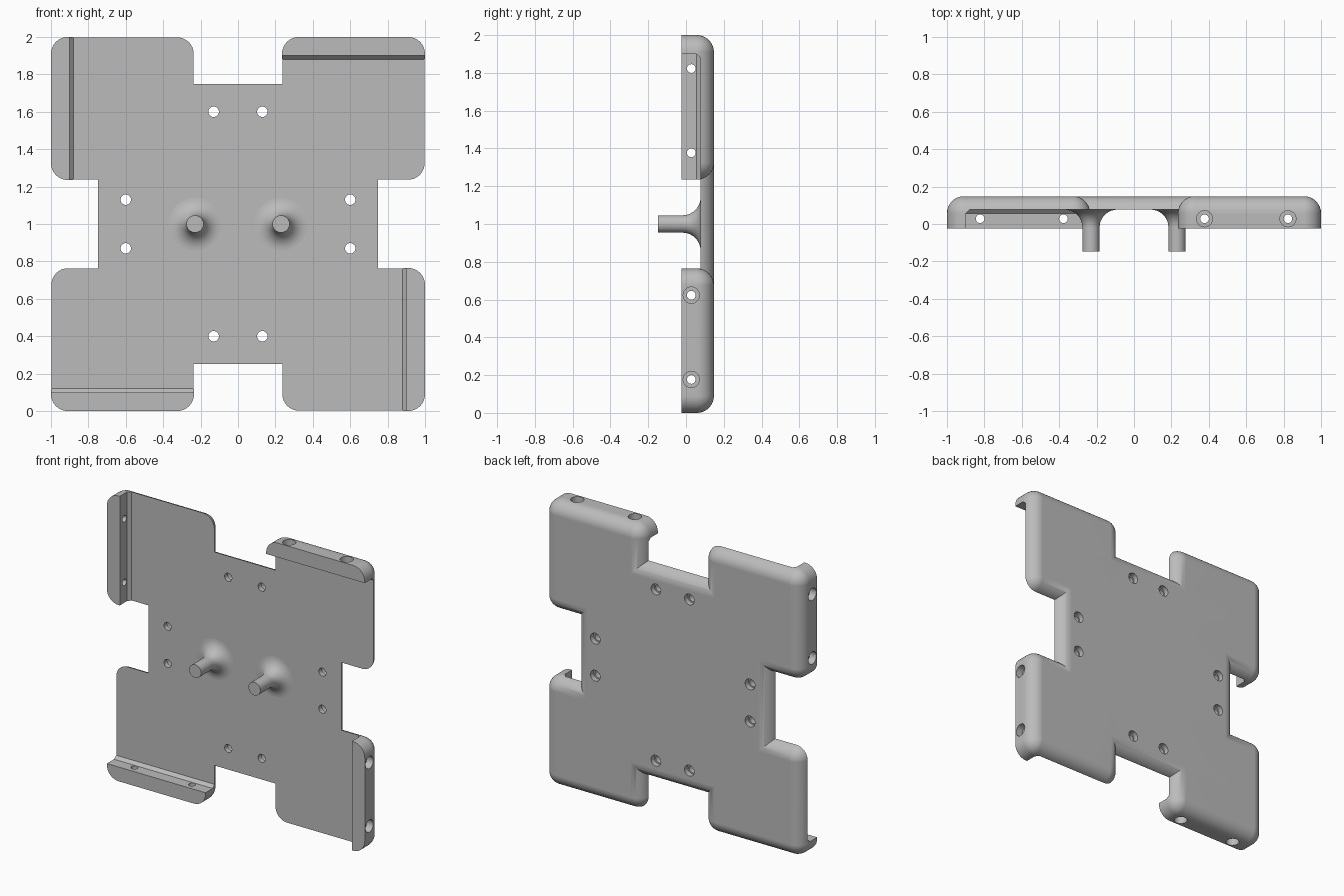
import bpy, bmesh, math
from mathutils import Matrix, Vector

if "Cube" in bpy.data.objects:
    bpy.data.objects.remove(bpy.data.objects["Cube"])

BACK, PLATE, LIP, TIP = 0.148, 0.077, -0.024, -0.147   # depths along y
R = 0.09                                               # edge rounding
STEPS = 8

grey = bpy.data.materials.new("plain grey")
grey.use_nodes = True
grey.diffuse_color = (0.5, 0.5, 0.5, 1)
grey.node_tree.nodes["Principled BSDF"].inputs["Base Color"].default_value = (0.5, 0.5, 0.5, 1)


def finish(name, bm):
    bmesh.ops.remove_doubles(bm, verts=bm.verts, dist=1e-5)
    bmesh.ops.recalc_face_normals(bm, faces=bm.faces)
    mesh = bpy.data.meshes.new(name)
    bm.to_mesh(mesh)
    bm.free()
    mesh.materials.append(grey)
    obj = bpy.data.objects.new(name, mesh)
    bpy.context.collection.objects.link(obj)
    return obj


def skin(name, rings):
    """Solid through a stack of closed rings, capped at both ends."""
    bm = bmesh.new()
    loops = [[bm.verts.new(p) for p in ring] for ring in rings]
    for a, b in zip(loops, loops[1:]):
        for i in range(len(a)):
            j = (i + 1) % len(a)
            bm.faces.new((a[i], a[j], b[j], b[i]))
    bm.faces.new(loops[0])
    bm.faces.new(loops[-1])
    return finish(name, bm)


def outline(cx, cz, half, corner, y):
    """Square with rounded corners at depth y."""
    pts = []
    for q in range(4):
        sx, sz = ((1, 1), (-1, 1), (-1, -1), (1, -1))[q]
        n = STEPS if corner > 1e-6 else 0
        for i in range(n + 1):
            a = math.pi / 2 * (q + i / max(n, 1))
            pts.append((cx + sx * (half - corner) + corner * math.cos(a) * (n > 0), y,
                        cz + sz * (half - corner) + corner * math.sin(a) * (n > 0)))
    return pts


def slab(name, cx, cz, half, corner, front):
    """Square block whose back edge is rolled over."""
    centre = BACK - R
    start = math.asin(max(0, front - centre) / R)
    rings = [] if front > centre else [outline(cx, cz, half, corner, front)]
    for i in range(STEPS + 1):
        a = start + (math.pi / 2 - start) * i / STEPS
        inset = R * (1 - math.cos(a))
        # a hair of corner radius keeps matching point counts on rounded blocks
        c = max(corner - inset, 2e-6) if corner else 0
        rings.append(outline(cx, cz, half - inset, c, centre + R * math.sin(a)))
    return skin(name, rings)


def drill(x, y, z, r, depth, axis):
    bm = bmesh.new()
    turn = Matrix.Rotation(math.pi / 2, 4, 'X') if axis == 'Y' else Matrix()
    bmesh.ops.create_cone(bm, cap_ends=True, segments=32, radius1=r, radius2=r, depth=depth,
                          matrix=Matrix.Translation((x, y, z)) @ turn)
    return finish("drill", bm)


def combine(obj, tool, operation):
    mod = obj.modifiers.new("combine", 'BOOLEAN')
    mod.operation, mod.solver, mod.object = operation, 'EXACT', tool
    bpy.context.view_layer.objects.active = obj
    bpy.ops.object.modifier_apply(modifier=mod.name)
    bpy.data.objects.remove(tool)


def smooth(obj):
    bpy.ops.object.select_all(action='DESELECT')
    obj.select_set(True)
    bpy.context.view_layer.objects.active = obj
    bpy.ops.object.shade_smooth_by_angle(angle=math.radians(30))
    mod = obj.modifiers.new("even shading", 'WEIGHTED_NORMAL')
    mod.keep_sharp = True


# Corner pad with its gripping lip along the top
pad = slab("corner_pad", 0.6175, 1.6175, 0.3825, R, LIP)
profile = [(-0.1, 1.1), (PLATE, 1.1), (PLATE, 1.88), (PLATE - 0.022, 1.9), (-0.1, 1.9)]
combine(pad, skin("pocket", [[(x, y, z) for y, z in profile] for x in (0.1, 1.1)]), 'DIFFERENCE')
for x in (0.377, 0.823):
    combine(pad, drill(x, 0.028, 1.95, 0.023, 0.3, 'Z'), 'DIFFERENCE')
    combine(pad, drill(x, 0.028, 2.0, 0.043, 0.1, 'Z'), 'DIFFERENCE')

# Central plate joined to four turned copies of the pad
body = slab("mounting_plate", 0, 1, 0.75, 0, PLATE)
hub = Vector((0, 0, 1))
for k in range(4):
    copy = bpy.data.objects.new("pad_copy", pad.data.copy())
    bpy.context.collection.objects.link(copy)
    copy.data.transform(Matrix.Translation(hub) @ Matrix.Rotation(k * math.pi / 2, 4, 'Y')
                        @ Matrix.Translation(-hub))
    combine(body, copy, 'UNION')
bpy.data.objects.remove(pad)

# Counterbored screw holes in pairs on each side of the plate
for s in (-1, 1):
    for t in (-1, 1):
        for x, z in ((0.13 * s, 1 + 0.6 * t), (0.6 * s, 1 + 0.13 * t)):
            combine(body, drill(x, 0.1, z, 0.028, 0.3, 'Y'), 'DIFFERENCE')
            combine(body, drill(x, 0.162, z, 0.038, 0.1, 'Y'), 'DIFFERENCE')
smooth(body)

# Pegs that flare into the plate
for side, x in (("left", 0.23), ("right", -0.23)):
    flare, r = 0.095, 0.046
    path = [(r, TIP)]
    for i in range(11):
        a = math.pi / 2 * i / 10
        path.append((r + flare * (1 - math.cos(a)), PLATE - flare * (1 - math.sin(a))))
    path.append((path[-1][0], PLATE + 0.01))
    turns = [math.tau * i / 40 for i in range(40)]
    smooth(skin(side + "_peg", [[(x + p * math.cos(a), y, 1 + p * math.sin(a)) for a in turns]
                                for p, y in path]))
